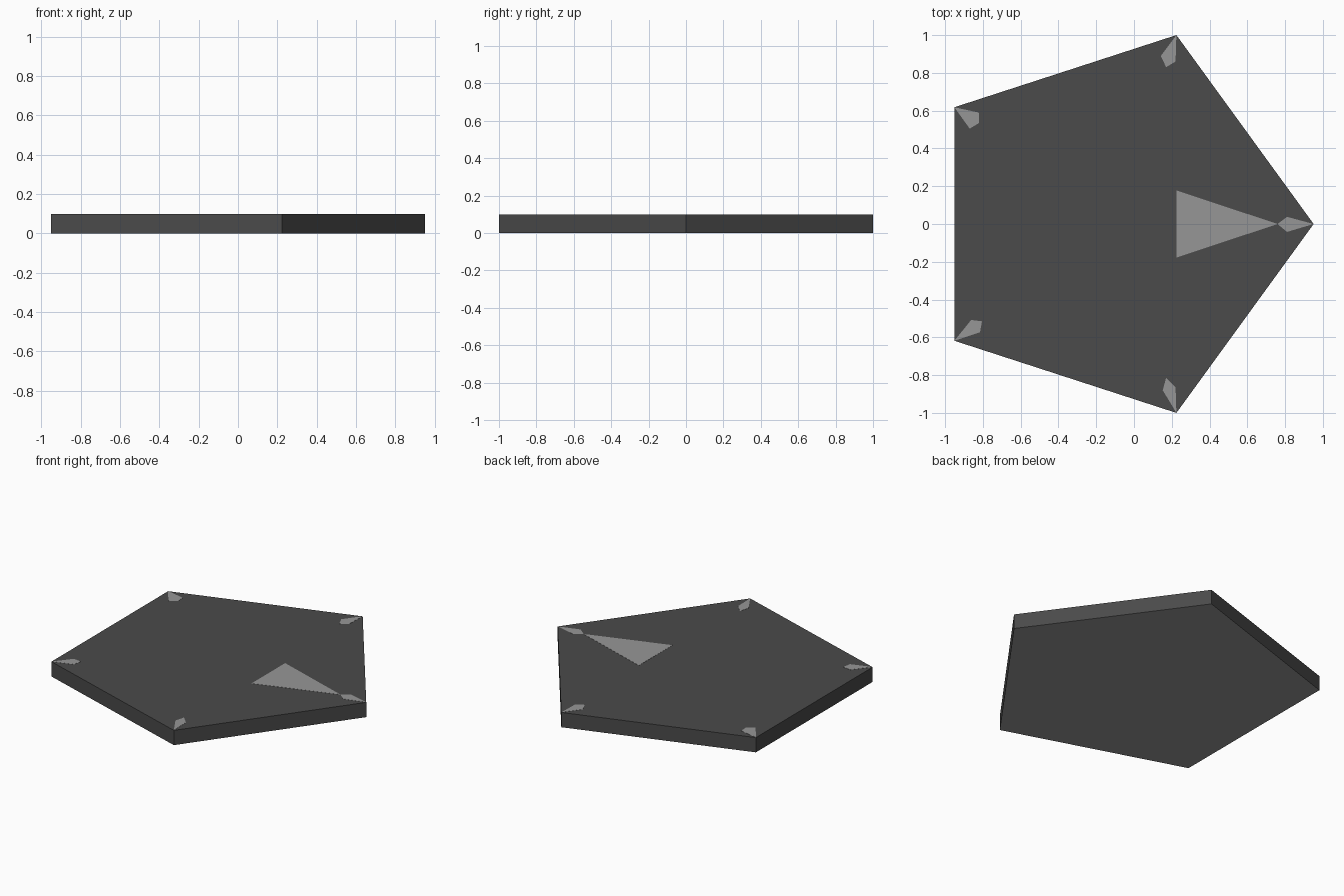
import bpy, bmesh, math

if "Cube" in bpy.data.objects:
    bpy.data.objects.remove(bpy.data.objects["Cube"])

TOP = 0.1
PLATE = 0.001


def material(name, v):
    m = bpy.data.materials.new(name)
    m.diffuse_color = (v, v, v, 1)
    m.use_nodes = True
    m.node_tree.nodes["Principled BSDF"].inputs["Base Color"].default_value = m.diffuse_color
    return m


dark = material("dark_grey", 0.069)
light = material("light_grey", 0.305)


def prism(name, outline, z0, z1, mats):
    """Closed flat-faced prism; a second material goes on the underside."""
    bm = bmesh.new()
    base = bm.faces.new([bm.verts.new((x, y, z0)) for x, y in outline])
    ext = bmesh.ops.extrude_face_region(bm, geom=[base], use_keep_orig=True)
    for v in ext["geom"]:
        if isinstance(v, bmesh.types.BMVert):
            v.co.z = z1
    bmesh.ops.recalc_face_normals(bm, faces=bm.faces)
    for f in bm.faces:
        if f.normal.z < -0.5:
            f.material_index = len(mats) - 1
    me = bpy.data.meshes.new(name)
    bm.to_mesh(me)
    bm.free()
    for m in mats:
        me.materials.append(m)
    ob = bpy.data.objects.new(name, me)
    bpy.context.collection.objects.link(ob)
    return ob


# Regular pentagon slab, pointing along +x, with a light underside
R = 1 / math.sin(math.radians(72))
shift = R * (1 - math.cos(math.radians(36))) / 2
pentagon = [(R * math.cos(math.tau * i / 5) - shift, R * math.sin(math.tau * i / 5))
            for i in range(5)]
prism("pentagon_slab", pentagon, 0, TOP - PLATE, [dark, light])

# Flush arrow triangle
prism("arrow_triangle", [(0.225, -0.178), (0.76, 0), (0.225, 0.178)],
      TOP - PLATE, TOP, [light])

# Hand-cut kite marks at the corners, each starting at its pentagon corner
kites = [
    [(0.81, 0.038), (0.76, 0), (0.81, -0.042)],
    [(0.142, 0.89), (0.17, 0.83), (0.22, 0.86)],
    [(-0.87, 0.505), (-0.82, 0.535), (-0.822, 0.59)],
    [(-0.815, -0.573), (-0.805, -0.515), (-0.862, -0.508)],
    [(0.22, -0.865), (0.17, -0.815), (0.152, -0.88)],
]
for i, (corner, pts) in enumerate(zip(pentagon, kites)):
    prism(f"corner_mark_{i + 1}", [corner] + pts, TOP - PLATE, TOP, [light])
